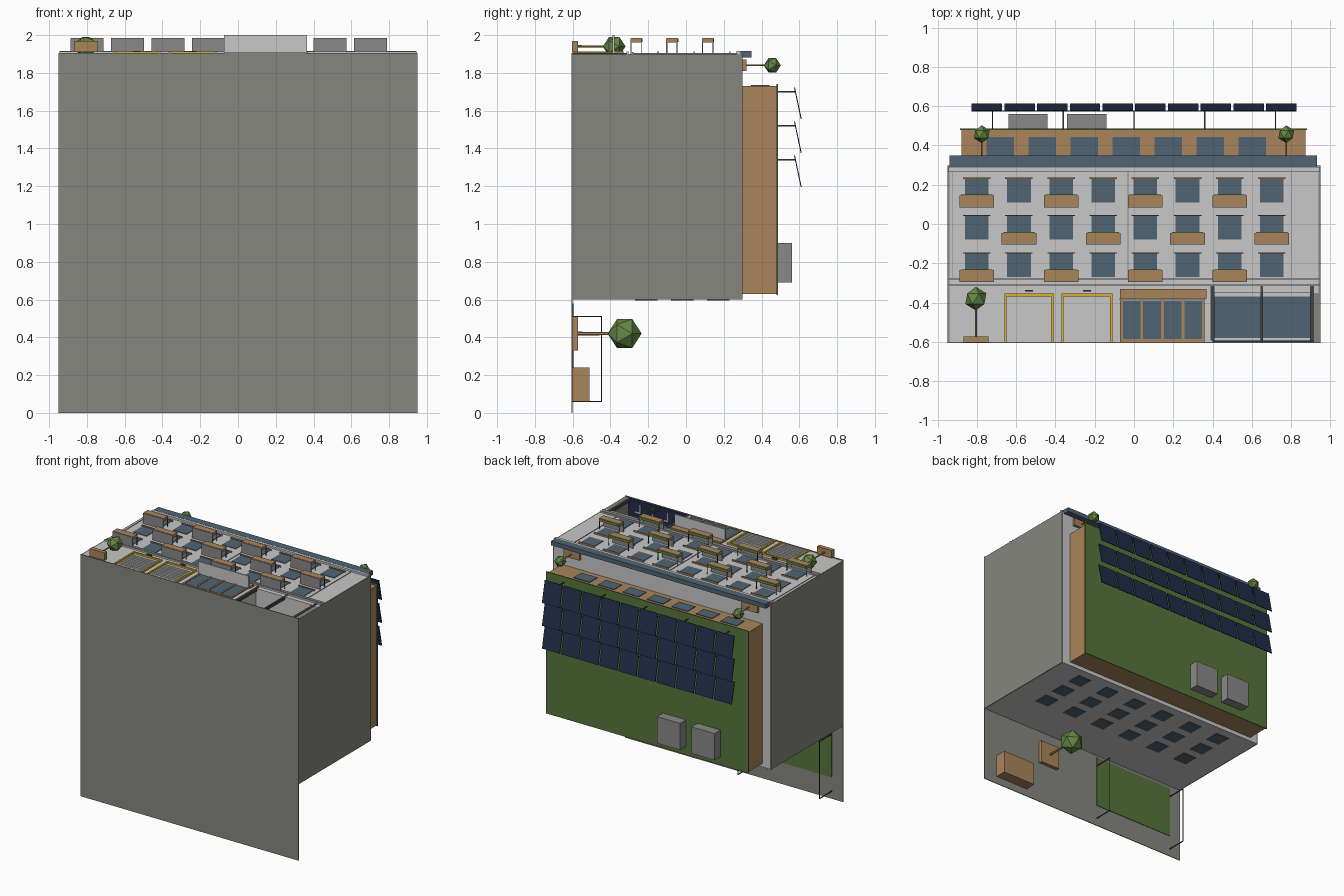
import bpy, bmesh, math
from mathutils import Matrix, Vector

if "Cube" in bpy.data.objects:
    bpy.data.objects.remove(bpy.data.objects["Cube"])

# Building lies on its back: facade faces +z, its own "up" is +y, x is width.
def material(name, r, g, b):
    m = bpy.data.materials.new(name)
    m.diffuse_color = (r, g, b, 1)
    m.use_nodes = True
    m.node_tree.nodes["Principled BSDF"].inputs["Base Color"].default_value = m.diffuse_color
    return m

WHITE = material("white plaster", .58, .58, .58)
GREY = material("warm grey", .24, .24, .215)
METAL = material("mid grey", .25, .25, .25)
GLASS = material("blue glass", .08, .13, .175)
WOOD = material("wood", .40, .235, .105)
GRASS = material("roof grass", .095, .18, .045)
LEAF = material("leaf green", .13, .25, .06)
NAVY = material("navy panel", .015, .025, .065)
YELLOW = material("yellow frame", .72, .45, .02)
DARK = material("dark metal", .06, .06, .06)

def finish(name, bm, mat):
    me = bpy.data.meshes.new(name)
    bm.to_mesh(me)
    bm.free()
    me.materials.append(mat)
    ob = bpy.data.objects.new(name, me)
    bpy.context.collection.objects.link(ob)
    return ob

def boxes(name, mat, *items):
    """Each item is (x0, x1, y0, y1, z0, z1)."""
    bm = bmesh.new()
    for x0, x1, y0, y1, z0, z1 in items:
        m = Matrix.Translation(((x0 + x1) / 2, (y0 + y1) / 2, (z0 + z1) / 2))
        m = m @ Matrix.Diagonal((x1 - x0, y1 - y0, z1 - z0, 1))
        bmesh.ops.create_cube(bm, size=1, matrix=m)
    return finish(name, bm, mat)

TURN = Matrix.Rotation(-math.pi / 2, 4, 'X')   # local z -> y

def tree(name, x, z, y0, y1, r, hx, hz, ph):
    """Planter box, trunk along y and faceted crown."""
    boxes(name + "_planter", WOOD, (x - hx, x + hx, y0, y0 + ph, z - hz, z + hz))
    bm = bmesh.new()
    bmesh.ops.create_cone(bm, cap_ends=True, segments=6, radius1=r * .11, radius2=r * .09,
                          depth=y1 - y0, matrix=Matrix.Translation((x, (y0 + y1) / 2, z)) @ TURN)
    finish(name + "_trunk", bm, WOOD)
    bm = bmesh.new()
    bmesh.ops.create_icosphere(bm, subdivisions=1, radius=r,
                               matrix=Matrix.Translation((x, y1, z)) @ TURN)
    finish(name + "_crown", bm, LEAF)

F = 1.9                     # facade plane
# Ground slab and lawn
boxes("ground_slab", GREY, (-.95, .95, -.606, -.6, 0, 1.906))
boxes("yard_lawn", GRASS, (-.85, -.14, -.6, -.596, .17, .58))

# Body: upper floors, ground floor, and recessed bay on the right
boxes("body", WHITE, (-.94, .94, -.35, .3, .6, F), (-.94, .40, -.6, -.35, .6, F),
      (.40, .94, -.6, -.35, .6, 1.76))
boxes("side_walls", GREY, (-.95, -.94, -.6, .298, .6, F), (.94, .95, -.6, .298, .6, F),
      (.915, .94, -.6, -.35, 1.76, F))
boxes("string_courses", WHITE, (-.945, .945, -.315, -.305, F, F + .012),
      (-.945, .945, -.285, -.278, F, F + .01), (-.945, .945, .268, .29, F, F + .015))
boxes("pilaster_lines", METAL, *[(x - .002, x + .002, -.28, .27, F, F + .004)
                                 for x in (-.925, -.03, .80)])

# Recessed bay: floor, glazing, posts and chevron paint marks
boxes("bay_floor", NAVY, (.40, .915, -.6, -.594, 1.76, F))
boxes("bay_glazing", GLASS, (.41, .90, -.58, -.37, 1.76, 1.766))
boxes("bay_posts", DARK, *[(x - w, x + w, -.594, -.315, F - .02, F + .004)
                           for x, w in ((.40, .01), (.65, .006), (.905, .01))])
boxes("bay_marks", WHITE, *[(x, x + .05, -.594, -.592, 1.80, 1.81) for x in (.46, .57, .70, .81)],
      *[(x, x + .01, -.594, -.592, 1.81, 1.87) for x in (.46, .57, .70, .81)])

# Garage doors with slats and yellow frames
for i, (a, b) in enumerate(((-.66, -.41), (-.37, -.11))):
    boxes(f"garage_frame_{i}", YELLOW, (a, a + .012, -.6, -.36, F, F + .012),
          (b - .012, b, -.6, -.36, F, F + .012), (a, b, -.368, -.355, F, F + .012))
    boxes(f"garage_slats_{i}", WHITE, *[(a + .02, b - .02, -.595 + k * .022, -.585 + k * .022, F, F + .004)
                                        for k in range(10)])
    boxes(f"garage_lamp_{i}", DARK, ((a + b) / 2 - .02, (a + b) / 2 + .02, -.343, -.337, F, F + .015))

# Central shop: glass, wooden posts, sign board and canopy
boxes("shop_glass", GLASS, (-.07, .36, -.6, -.39, F, F + .004))
boxes("shop_posts", WOOD, *[(x - .007, x + .007, -.6, -.385, F, F + .009)
                            for x in (-.063, .04, .145, .25, .353)],
      (-.07, .36, -.6, -.585, F, F + .009))
boxes("shop_sign", WOOD, (-.07, .37, -.378, -.33, F, F + .015))
boxes("shop_canopy", WHITE, (-.075, .365, -.388, -.378, F, 2.0))

# Facade windows, lintels and alternating balconies
cols = [-.80 + i * .2145 for i in range(8)]
rows = [-.21, -.02, .17]
boxes("facade_windows", GLASS, *[(x - .06, x + .06, y - .06, y + .06, F, F + .004)
                                 for x in cols for y in rows])
boxes("window_lintels", WOOD, *[(x - .07, x + .07, y + .06, y + .066, F, F + .012)
                                for x in cols for y in rows])
for r, y in enumerate(rows):
    bx = cols[r % 2::2]
    base = y - .085
    boxes(f"balcony_slabs_{r}", METAL, *[(x - .088, x + .088, base, base + .006, F, 1.982) for x in bx])
    boxes(f"balcony_planters_{r}", WOOD, *[(x - .088, x + .088, base + .005, base + .06, 1.96, 1.984)
                                           for x in bx])
    boxes(f"balcony_plants_{r}", LEAF, *[(x - .08, x + .08, base + .06, base + .064, 1.963, 1.981)
                                         for x in bx])
    boxes(f"balcony_rails_{r}", DARK, *[(x + s * .086 - .002, x + s * .086 + .002, base + .056, base + .06, F, 1.96)
                                        for x in bx for s in (-1, 1)])

# Rear windows
boxes("rear_windows", GLASS, *[(x - .06, x + .06, y - .06, y + .06, .596, .6)
                               for x in [-.67 + i * .268 for i in range(6)] for y in rows])

# Terrace parapet
boxes("terrace_parapet", GLASS, (-.938, .932, .288, .348, 1.882, 1.916))

# Penthouse with windows and green roof
boxes("penthouse", WOOD, (-.878, .872, .3, .478, .63, 1.73))
boxes("penthouse_windows", GLASS, *[(-.68 + i * .2135 - .07, -.68 + i * .2135 + .07, .345, .442, 1.73, 1.735)
                                    for i in range(7)])
boxes("green_roof", GRASS, (-.885, .88, .478, .486, .625, 1.742))
boxes("roof_units", METAL, (-.64, -.44, .486, .56, .69, .90), (-.34, -.14, .486, .56, .69, .90))

# Solar panels: three tilted rows of ten, on thin posts
tilt = math.atan2(.035, .165)
bm = bmesh.new()
for z in (1.64, 1.46, 1.28):
    for i in range(10):
        m = (Matrix.Translation((-.749 + i * .1665, .592, z)) @ Matrix.Rotation(tilt, 4, 'X')
             @ Matrix.Diagonal((.155, .005, .17, 1)))
        bmesh.ops.create_cube(bm, size=1, matrix=m)
finish("solar_panels", bm, NAVY)
boxes("panel_posts", DARK, *[(x - .003, x + .003, .484, .578, z - .003, z + .003)
                             for x in (-.72, -.36, 0, .36, .72) for z in (1.70, 1.52, 1.34)])
boxes("panel_rails", DARK, *[(-.82, .82, .572, .577, z - .003, z + .003) for z in (1.70, 1.52, 1.34)])

# Trees: street, terrace pair, yard
tree("street_tree", -.805, 1.94, -.604, -.38, .06, .064, .03, .032)
tree("terrace_tree_left", -.775, 1.84, .3, .457, .045, .07, .03, .02)
tree("terrace_tree_right", .775, 1.84, .3, .457, .045, .07, .03, .02)
tree("yard_tree", .333, .42, -.6, -.325, .09, .085, .09, .028)

# Yard: wooden box and thin pole frame
boxes("yard_box", WOOD, (.54, .83, -.6, -.512, .06, .24))
boxes("yard_poles", DARK, *[(x - .003, x + .003, -.6, -.445, z - .003, z + .003)
                            for x in (-.85, -.14) for z in (.06, .51)],
      *[(x - .002, x + .002, -.449, -.445, .06, .51) for x in (-.85, -.14)])
